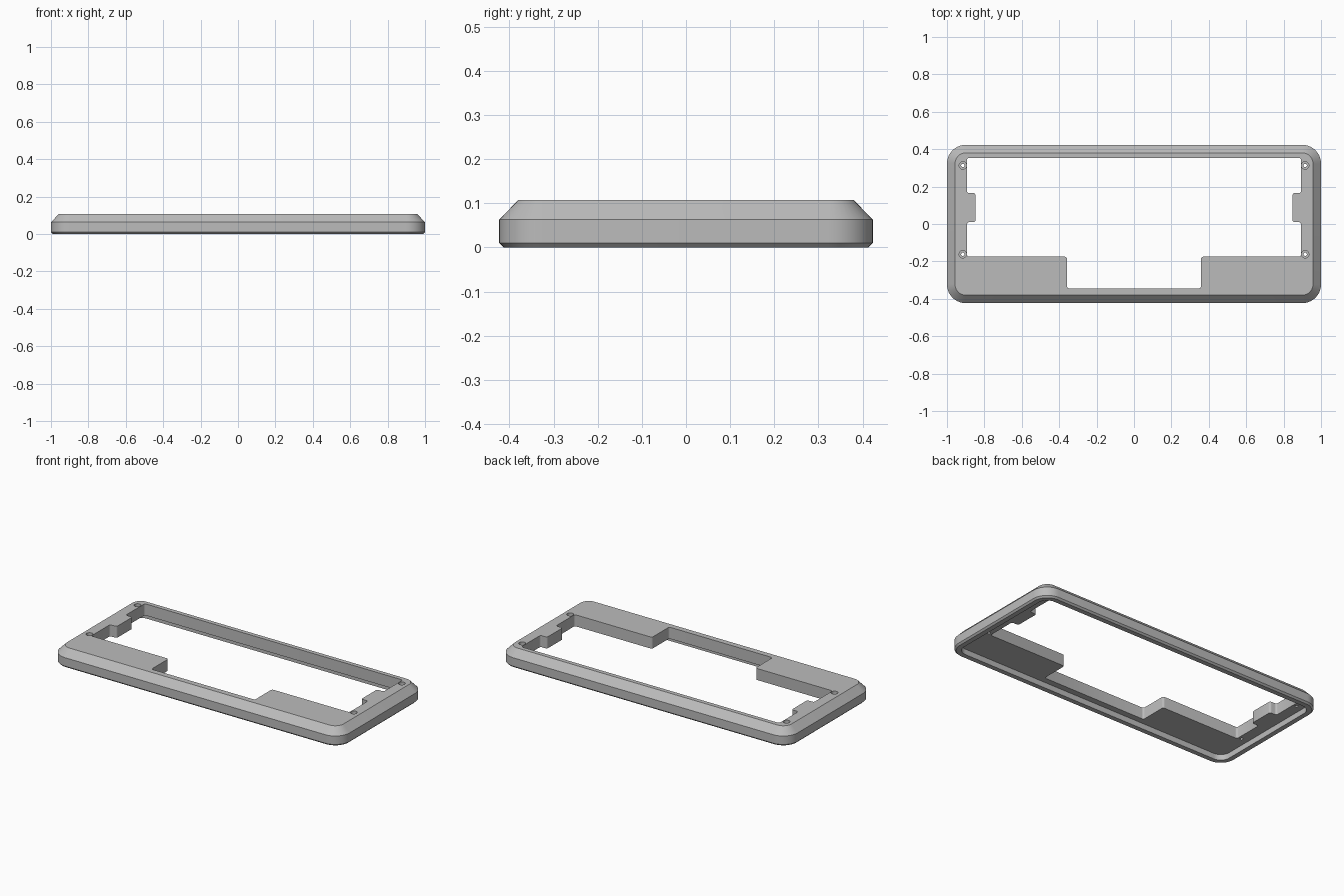
import bpy
import bmesh
import math
from mathutils import Vector

if "Cube" in bpy.data.objects:
    bpy.data.objects.remove(bpy.data.objects["Cube"], do_unlink=True)

grey = bpy.data.materials.new("matte_grey")
grey.use_nodes = True
grey.diffuse_color = (0.5, 0.5, 0.5, 1)
grey.node_tree.nodes["Principled BSDF"].inputs["Base Color"].default_value = (0.5, 0.5, 0.5, 1)


def fillet(corners, radius, segments):
    """Round every corner of a right-angled outline."""
    pts = []
    for i, c in enumerate(corners):
        c = Vector(c)
        a = (Vector(corners[i - 1]) - c).normalized() * radius
        b = (Vector(corners[(i + 1) % len(corners)]) - c).normalized() * radius
        for k in range(segments + 1):
            t = math.pi / 2 * k / segments
            pts.append(c + a * (1 - math.sin(t)) + b * (1 - math.cos(t)))
    return pts


def rounded_rect(hx, hy, radius):
    return fillet([(-hx, -hy), (hx, -hy), (hx, hy), (-hx, hy)], radius, 10)


def circle(x, y, radius, n=24):
    return [Vector((x + radius * math.cos(2 * math.pi * k / n),
                    y + radius * math.sin(2 * math.pi * k / n))) for k in range(n)]


def loft(name, rings):
    """Join (outline, height) rings into a closed solid."""
    bm = bmesh.new()
    loops = [[bm.verts.new((p.x, p.y, z)) for p in pts] for pts, z in rings]
    for low, high in zip(loops, loops[1:]):
        for i in range(len(low)):
            j = (i + 1) % len(low)
            bm.faces.new((low[i], low[j], high[j], high[i]))
    bm.faces.new(loops[0][::-1])
    bm.faces.new(loops[-1])
    bmesh.ops.recalc_face_normals(bm, faces=bm.faces)
    mesh = bpy.data.meshes.new(name)
    bm.to_mesh(mesh)
    bm.free()
    mesh.materials.append(grey)
    obj = bpy.data.objects.new(name, mesh)
    bpy.context.collection.objects.link(obj)
    return obj


def cut(target, cutter):
    cutter.hide_render = True
    mod = target.modifiers.new("cut", "BOOLEAN")
    mod.operation = "DIFFERENCE"
    mod.solver = "EXACT"
    mod.object = cutter
    bpy.context.view_layer.objects.active = target
    bpy.ops.object.modifier_apply(modifier=mod.name)
    bpy.data.objects.remove(cutter, do_unlink=True)


# Bevelled shell: underside recess, bottom rim, side wall, sloped top edge
frame = loft("case_frame", [
    (rounded_rect(0.96, 0.383, 0.06), 0.035),
    (rounded_rect(0.96, 0.383, 0.06), 0.0),
    (rounded_rect(0.99, 0.413, 0.09), 0.0),
    (rounded_rect(1.0, 0.423, 0.1), 0.01),
    (rounded_rect(1.0, 0.423, 0.1), 0.063),
    (rounded_rect(0.957, 0.38, 0.057), 0.107),
])

# Opening with a front notch and a tab at each end
half = [(0.358, -0.345), (0.358, -0.175), (0.893, -0.175), (0.893, 0.01),
        (0.847, 0.01), (0.847, 0.165), (0.893, 0.165), (0.893, 0.353)]
outline = fillet(half + [(-x, y) for x, y in reversed(half)], 0.012, 4)
cut(frame, loft("opening_cutter", [(outline, -0.1), (outline, 0.2)]))

# Counterbored screw holes
for x in (-0.915, 0.915):
    for y in (-0.162, 0.313):
        cut(frame, loft("screw_hole_cutter", [
            (circle(x, y, 0.009), -0.1), (circle(x, y, 0.009), 0.07),
            (circle(x, y, 0.02), 0.07), (circle(x, y, 0.02), 0.2)]))

bpy.ops.object.select_all(action="DESELECT")
frame.select_set(True)
bpy.context.view_layer.objects.active = frame
bpy.ops.object.shade_smooth_by_angle(angle=math.radians(30))
